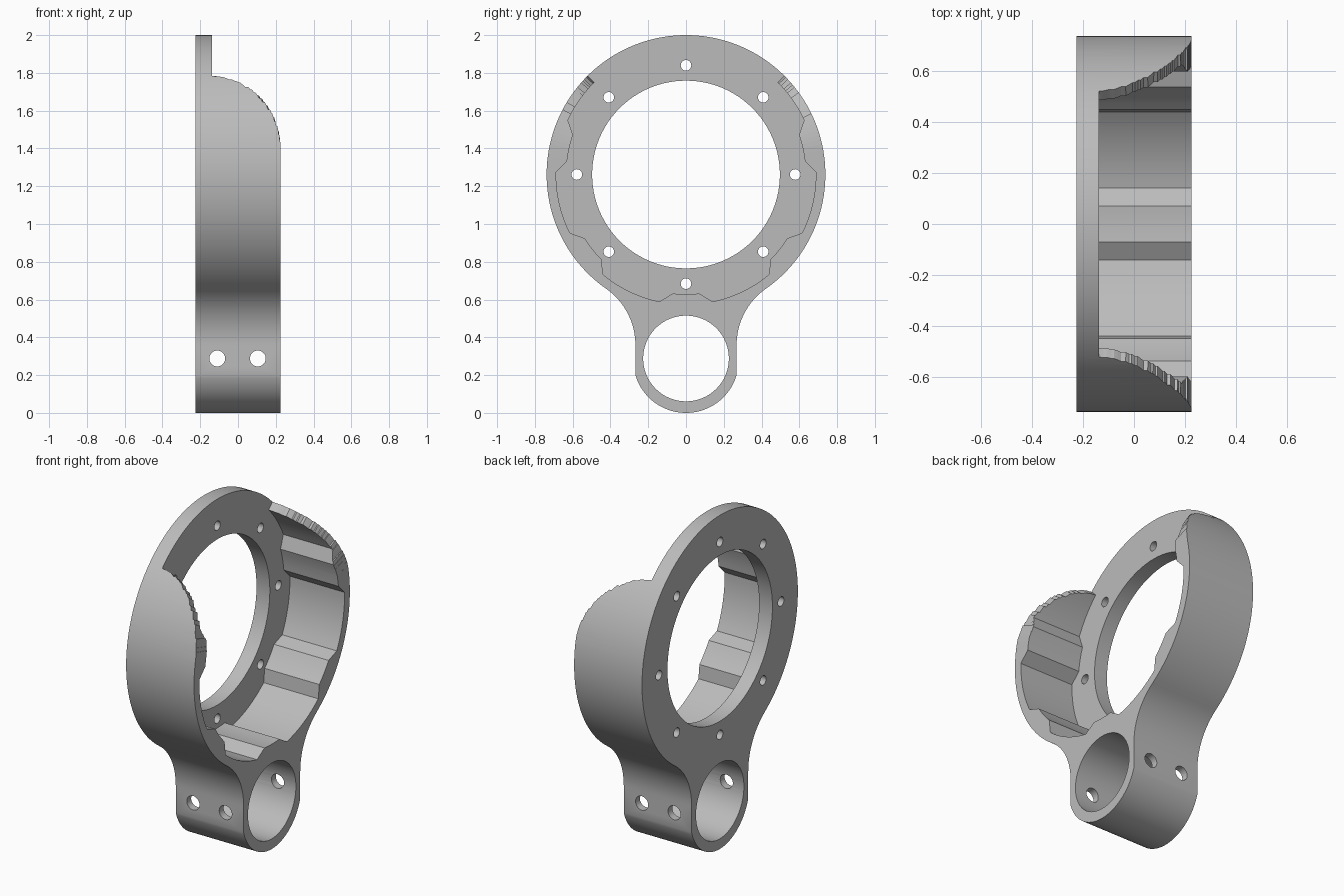
import bpy, bmesh, math
from math import sin, cos, radians, degrees, atan2, asin, sqrt

if "Cube" in bpy.data.objects:
    bpy.data.objects.remove(bpy.data.objects["Cube"])

X0, XP, X1 = -0.225, -0.137, 0.225      # back face, plate front, wall front
CZ, R = 1.262, 0.738                    # ring centre height and radius
LUG_Z, LUG_Y = 0.288, 0.268             # clamp bore height, lug half width

grey = bpy.data.materials.new("plain grey")
grey.use_nodes = True
grey.diffuse_color = (0.5, 0.5, 0.5, 1)
grey.node_tree.nodes["Principled BSDF"].inputs["Base Color"].default_value = (0.5, 0.5, 0.5, 1)


def arc(cy, cz, r, a0, a1, n):
    """Points (y, z) along an arc, angles in degrees."""
    angles = [radians(a0 + (a1 - a0) * i / n) for i in range(n + 1)]
    return [(cy + r * cos(a), cz + r * sin(a)) for a in angles]


def circle(cy, cz, r, n):
    return arc(cy, cz, r, 0, 360, n)[:-1]


def loft(name, sections):
    """Closed solid through (x, [(y, z), ...]) sections."""
    bm = bmesh.new()
    rings = [[bm.verts.new((x, y, z)) for y, z in pts] for x, pts in sections]
    n = len(rings[0])
    for a, b in zip(rings, rings[1:]):
        for i in range(n):
            j = (i + 1) % n
            bm.faces.new((a[i], a[j], b[j], b[i]))
    bm.faces.new(rings[0])
    bm.faces.new(rings[-1])
    if len(sections) > 2:
        bmesh.ops.triangulate(bm, faces=bm.faces[:])
    bmesh.ops.recalc_face_normals(bm, faces=bm.faces[:])
    mesh = bpy.data.meshes.new(name)
    bm.to_mesh(mesh)
    bm.free()
    mesh.materials.append(grey)
    obj = bpy.data.objects.new(name, mesh)
    bpy.context.collection.objects.link(obj)
    return obj


def prism(name, pts, x0, x1):
    return loft(name, [(x0, pts), (x1, pts)])


def cut(body, cutter):
    cutter.hide_render = True
    mod = body.modifiers.new("cut", 'BOOLEAN')
    mod.operation, mod.solver, mod.object = 'DIFFERENCE', 'EXACT', cutter
    bpy.context.view_layer.objects.active = body
    bpy.ops.object.modifier_apply(modifier=mod.name)
    bpy.data.objects.remove(cutter)


# Outline: right half from the bottom up, then mirrored
base_z, neck_z, fillet = 0.2, 0.36, 0.3626
base_r = (LUG_Y ** 2 + base_z ** 2) / (2 * base_z)
corner = degrees(atan2(base_z - base_r, LUG_Y))
tangent = degrees(atan2(neck_z - CZ, LUG_Y + fillet))
half = arc(0, base_r, base_r, -90, corner, 20)
half += arc(LUG_Y + fillet, neck_z, fillet, 180, 180 + tangent, 16)
half += arc(0, CZ, R, tangent, 90, 60)[1:]
outline = half + [(-y, z) for y, z in half[-2:0:-1]]
body = prism("ring_bracket", outline, X0, X1)

# Pocket with seven inward ribs
pocket = []
step = 360 / 7
for i in range(7):
    mid = -90 + i * step
    pocket += arc(0, CZ, 0.634, mid - 6.4, mid + 6.4, 4)
    pocket += arc(0, CZ, 0.688, mid + 11.8, mid + step - 11.8, 10)
cut(body, prism("pocket_cutter", pocket, XP, X1 + 0.1))

# Curved opening in the top of the wall, with radial edges
sections = []
for i in range(25):
    t = radians(86.5 * (1 - i / 24))
    x = -0.16 + 0.385 * cos(t)
    a = degrees(asin((1.4 + 0.385 * sin(t) - CZ) / R))
    x = XP if i == 0 else x
    sections.append((x, [(0, CZ)] + arc(0, CZ, 1.2, a, 180 - a, 8)))
sections.append((X1 + 0.1, sections[-1][1]))
cut(body, loft("opening_cutter", sections))

# Large window, clamp bore and bolt holes
cut(body, prism("window_cutter", circle(0, CZ, 0.497, 96), -0.4, 0.4))
cut(body, prism("bore_cutter", circle(0, LUG_Z, 0.227, 64), -0.4, 0.4))
for i in range(8):
    a = radians(45 * i)
    hole = circle(0.578 * cos(a), CZ + 0.578 * sin(a), 0.028, 24)
    cut(body, prism("bolt_cutter", hole, -0.4, 0.4))

# Two screw holes through the sides of the lug
for x in (-0.11, 0.105):
    bpy.ops.mesh.primitive_cylinder_add(vertices=32, radius=0.042, depth=1,
                                        location=(x, 0, LUG_Z), rotation=(math.pi / 2, 0, 0))
    cut(body, bpy.context.object)

bpy.ops.object.select_all(action='DESELECT')
body.select_set(True)
bpy.context.view_layer.objects.active = body
bpy.ops.object.shade_smooth_by_angle(angle=radians(25))
